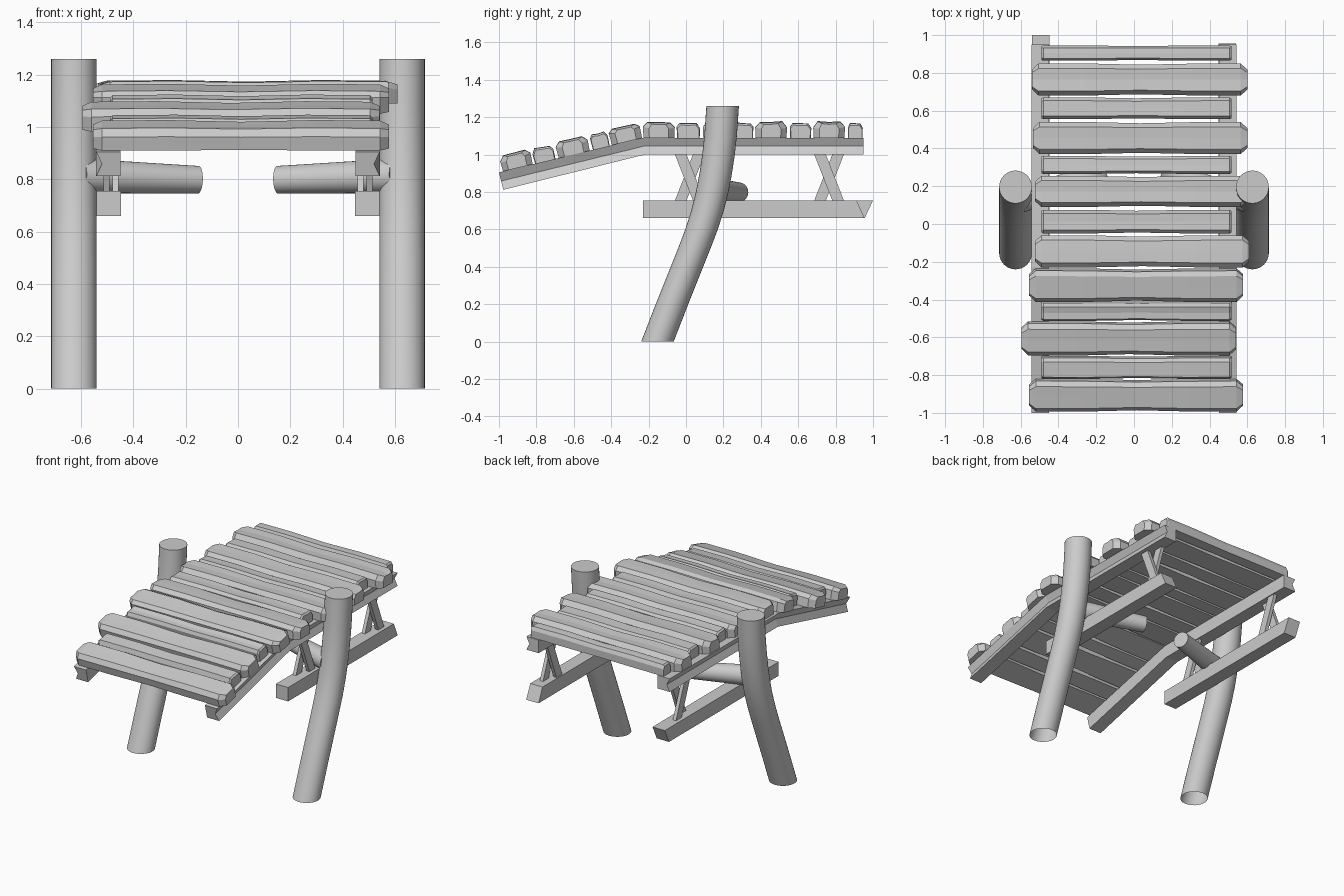
import bpy, bmesh, math, random
from mathutils import Vector

if "Cube" in bpy.data.objects:
    bpy.data.objects.remove(bpy.data.objects["Cube"])

random.seed(4)


def loft(name, rings, cap_start=True, cap_end=True, smooth=False):
    """Skin a list of equal-length closed rings of points."""
    bm = bmesh.new()
    vs = [[bm.verts.new(p) for p in r] for r in rings]
    n = len(vs[0])
    for a, b in zip(vs, vs[1:]):
        for i in range(n):
            j = (i + 1) % n
            bm.faces.new((a[i], a[j], b[j], b[i]))
    if cap_start:
        bm.faces.new(vs[0][::-1])
    if cap_end:
        bm.faces.new(vs[-1])
    bmesh.ops.recalc_face_normals(bm, faces=bm.faces)
    me = bpy.data.meshes.new(name)
    bm.to_mesh(me)
    bm.free()
    ob = bpy.data.objects.new(name, me)
    bpy.context.collection.objects.link(ob)
    if smooth:
        bpy.ops.object.select_all(action='DESELECT')
        ob.select_set(True)
        bpy.context.view_layer.objects.active = ob
        bpy.ops.object.shade_smooth_by_angle(angle=math.radians(40))
    return ob


def circle(c, r, u, v, n=32):
    return [c + r * (math.cos(2 * math.pi * i / n) * u + math.sin(2 * math.pi * i / n) * v)
            for i in range(n)]


X, Y, Z = Vector((1, 0, 0)), Vector((0, 1, 0)), Vector((0, 0, 1))

# supports on both sides
post_path = [(-.153, 0), (-.075, .2), (.005, .4), (.045, .5), (.083, .6), (.115, .7),
             (.14, .8), (.159, .9), (.174, 1.0), (.185, 1.1), (.196, 1.26)]
for s, side in ((-1, "left"), (1, "right")):
    # bent post with horizontal cuts, open underneath
    loft("post_" + side, [circle(Vector((s * .627, y, z)), .087, X, Y) for y, z in post_path],
         cap_start=False, smooth=True)

    # tapered side log reaching inward from the post
    a, b = Vector((s * .6, .125, .813)), Vector((s * .152, .283, .798))
    d = (b - a).normalized()
    u = d.cross(Z).normalized()
    v = u.cross(d)
    loft("side_log_" + side, [circle(a, .066, u, v), circle(b, .053, u, v)], smooth=True)

    # bent upper rail with a grooved outer face: (top y, top z, bottom y, bottom z)
    rings = []
    for ty, tz, by, bz in ((-1.0, .905, -.977, .812), (-.23, 1.09, -.22, 1.0), (.95, 1.09, .95, 1.0)):
        rings.append([(s * .542, ty, tz), (s * .52, (ty + by) / 2, (tz + bz) / 2),
                      (s * .542, by, bz), (s * .45, by, bz), (s * .45, ty, tz)])
    loft("upper_rail_" + side, rings)

    # lower rail with a slanted back end
    rings = []
    for ty, by in ((-.23, -.23), (1.0 if s < 0 else .912, .955)):
        rings.append([(s * .54, ty, .755), (s * .54, by, .66), (s * .447, by, .66), (s * .447, ty, .755)])
    loft("lower_rail_" + side, rings)

    # crossed struts between the rails
    for k, yc in enumerate((.02, .765)):
        for m, x in ((1, .503), (-1, .468)):
            rings = []
            for y, z in ((yc + m * .052, .745), (yc - m * .052, 1.01)):
                rings.append([(s * x - .012, y - .031, z), (s * x + .012, y - .031, z),
                              (s * x + .012, y + .031, z), (s * x - .012, y + .031, z)])
            loft(f"strut_{side}_{k}", rings)

# slats: (y min, y max, x min, x max, wide)
N = (-.49, .515, False)
slats = [(.865, .945) + N, (.68, .85, -.54, .60, True), (.555, .67) + N,
         (.37, .54, -.535, .60, True), (.265, .36) + N, (.09, .255, -.525, .60, True),
         (-.05, .075) + N, (-.23, -.06, -.525, .61, True), (-.41, -.24, -.555, .578, True),
         (-.51, -.415) + N, (-.695, -.52, -.595, .54, True), (-.82, -.705) + N,
         (-.993, -.825, -.555, .578, True)]
slope = math.atan2(.185, .77)
for i, (y0, y1, x0, x1, wide) in enumerate(slats):
    tilt = slope if y1 < -.23 else 0
    yc, w = (y0 + y1) / 2, (y1 - y0) / 2
    zc = 1.09
    if tilt:
        yc += .01
        zc = 1.09 + (yc + .23) * math.tan(slope)
    h = .09 if wide else .083
    # stations along the slat: (x, width factor, height factor)
    inset = .035 if wide else .01
    tip = .62 if wide else .92
    L = x1 - x0
    stations = [(x0, tip, .85), (x0 + inset, 1, .97), (x0 + L * .25, 1, 1), (x0 + L * .5, .92, .93),
                (x0 + L * .75, .99, 1), (x1 - inset, 1, .97), (x1, tip, .85)]
    c1, c2 = random.uniform(.6, .75), random.uniform(.6, .75)
    t1, t2 = random.uniform(.9, 1), random.uniform(.9, 1)
    rings = []
    for x, fw, fh in stations:
        prof = [(-.97, 0), (-1, c1), (-.72, t1), (0, .94), (.7, t2), (1, c2), (.97, 0)]
        ring = []
        for py, pz in prof:
            py, pz = py * w * fw, pz * h * fh
            ring.append((x, yc + py * math.cos(tilt) - pz * math.sin(tilt),
                         zc + py * math.sin(tilt) + pz * math.cos(tilt)))
        rings.append(ring)
    loft(f"slat_{i}", rings)
